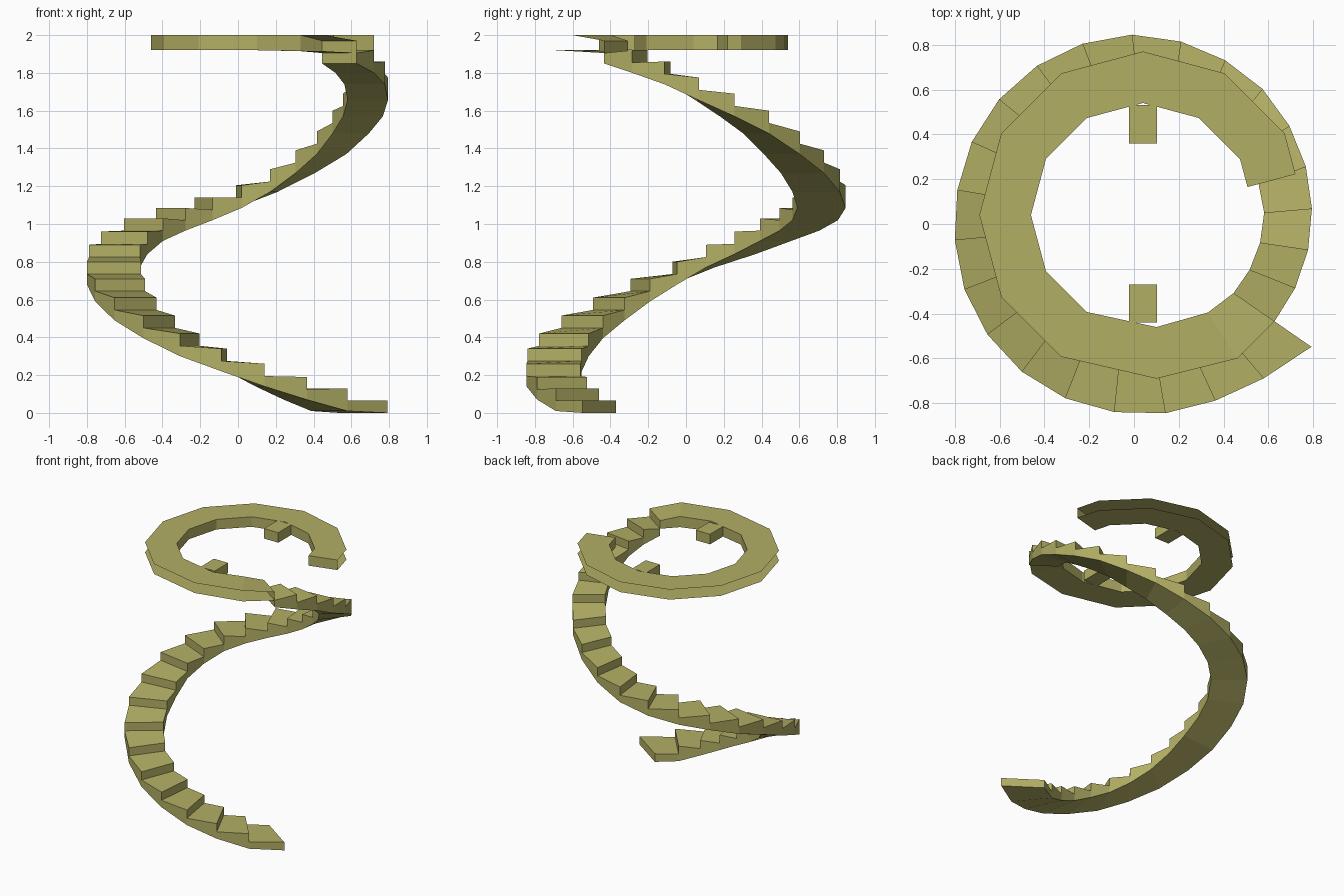
import bpy, bmesh
from math import sin, cos, pi, radians

if "Cube" in bpy.data.objects:
    bpy.data.objects.remove(bpy.data.objects["Cube"])


def make(name, verts, faces, recalc=False):
    me = bpy.data.meshes.new(name)
    me.from_pydata(verts, [], faces)
    if recalc:
        bm = bmesh.new()
        bm.from_mesh(me)
        bmesh.ops.recalc_face_normals(bm, faces=bm.faces)
        bm.to_mesh(me)
        bm.free()
    ob = bpy.data.objects.new(name, me)
    bpy.context.collection.objects.link(ob)
    return ob


def interp(keys, t):
    for (a, va), (b, vb) in zip(keys, keys[1:]):
        if t <= b:
            return va + (vb - va) * (t - a) / (b - a)
    return keys[-1][1]


# Spiral staircase: 24 steps turning clockwise with a tapering width
N = 24
RISER = 0.065
OUTER = [(0, .963), (1, .9), (2, .868), (4, .844), (9, .803), (10, .803),
         (15, .845), (18, .832), (21, .797), (24, .763)]
INNER = [(0, .649), (1, .602), (2, .577), (4, .555), (6, .552), (9, .516),
         (12, .558), (15, .59), (21, .583), (24, .541)]
TOPS = [.065, .13, .19, .26, .34, .42, .515, .61, .71, .80, .89, .96, 1.03,
        1.085, 1.14, 1.205, 1.29, 1.39, 1.49, 1.60, 1.69, 1.775, 1.86, 1.92, 1.97]


def stair_point(i, side):
    a = -34.7 - 15 * i - 8 * sin(pi * i / N) + 3.2 * sin(2 * pi * i / N)
    if side == 'in' and 9 < i < 21:
        a -= 2.5 * sin(pi * (i - 9) / 12)
    r = interp(OUTER if side == 'out' else INNER, i)
    return r * cos(radians(a)), r * sin(radians(a))


verts, faces = [], []
for i in range(N + 1):
    o, n = stair_point(i, 'out'), stair_point(i, 'in')
    low = TOPS[i] - RISER
    bottom = max(0, TOPS[i] - 0.12)
    if i == 0:
        low = 0.03
    for z in (bottom, low, TOPS[i]):
        verts += [(*o, z), (*n, z)]
for i in range(N):
    k, m = 6 * i, 6 * i + 6
    faces += [(k + 4, k + 5, m + 3, m + 2),              # tread
              (k + 2, k + 3, k + 5, k + 4),              # riser
              (k, k + 1, m + 1, m),                      # underside
              (k, k + 2, k + 4, m + 2, m),               # outer side
              (k + 1, k + 3, k + 5, m + 3, m + 1)]       # inner side
faces += [(0, 1, 3, 2), (6 * N, 6 * N + 1, 6 * N + 3, 6 * N + 2)]
make("spiral_stairs", verts[:-2], faces, True)

# Landing ring: open at its outer rim, sloping slightly into the last step
C = 0.04
ring = []
for d in [15] + list(range(30, 241, 30)):
    ro, ri = (0.705, 0.483) if d == 15 else (0.73, 0.5)
    c, s = cos(radians(d)), sin(radians(d))
    ring.append((C + ro * c, C + ro * s, C + ri * c, C + ri * s, 2.0, 1.92))
ring += [(0.10, -0.69, 0.10, -0.46, 2.0, 1.92),
         (0.46, -0.60, 0.33, -0.395, 2.0, 1.915),
         (*stair_point(N, 'out'), *stair_point(N, 'in'), 1.97, 1.905)]
verts, faces = [], []
for ox, oy, ix, iy, t, b in ring:
    verts += [(ox, oy, t), (ix, iy, t), (ox, oy, b), (ix, iy, b)]
for i in range(len(ring) - 1):
    k, m = 4 * i, 4 * i + 4
    faces += [(k + 1, k, m, m + 1),                      # floor
              (k + 3, m + 3, m + 2, k + 2),              # ceiling
              (k + 1, m + 1, m + 3, k + 3)]              # inner wall
e = 4 * (len(ring) - 1)
faces += [(1, 3, 2, 0), (e, e + 2, e + 3, e + 1)]
make("landing_ring", verts, faces)

# Two stub blocks on the inner edge of the landing
for name, y0, y1 in (("back_block", 0.36, 0.53), ("front_block", -0.44, -0.27)):
    bm = bmesh.new()
    bmesh.ops.create_cube(bm, size=1)
    for v in bm.verts:
        v.co.x = 0.04 + v.co.x * 0.125
        v.co.y = (y0 + y1) / 2 + v.co.y * (y1 - y0)
        v.co.z = 1.96 + v.co.z * 0.08
    ob = make(name, [], [])
    bm.to_mesh(ob.data)
    bm.free()

# Olive stone colour
mat = bpy.data.materials.new("olive_stone")
mat.diffuse_color = (0.45, 0.43, 0.13, 1)
mat.use_nodes = True
mat.node_tree.nodes["Principled BSDF"].inputs["Base Color"].default_value = mat.diffuse_color
for ob in bpy.context.collection.objects:
    ob.data.materials.append(mat)
